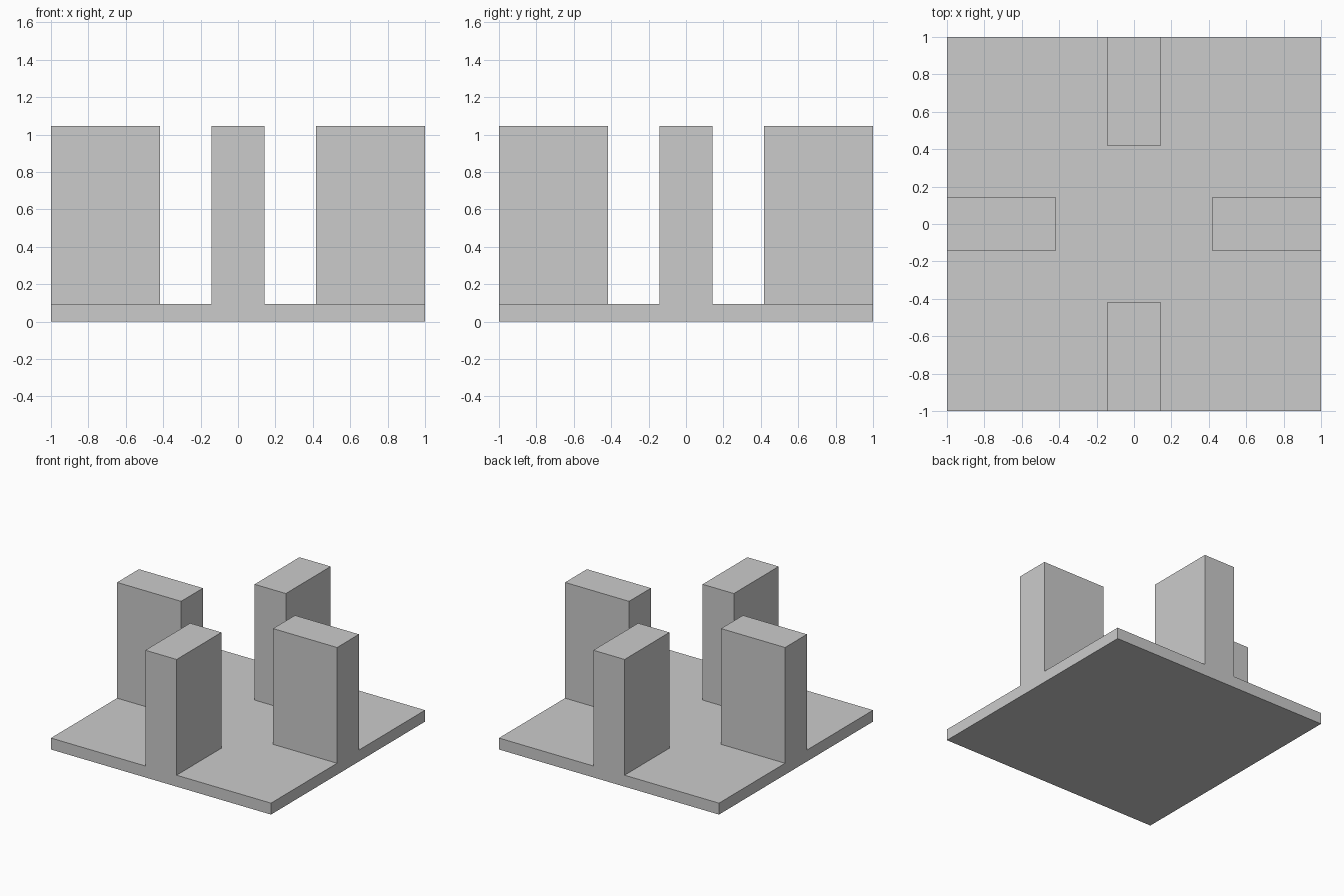
import bpy, bmesh, math
from mathutils import Matrix, Vector

if "Cube" in bpy.data.objects:
    bpy.data.objects.remove(bpy.data.objects["Cube"])

PLATE_H = 0.094    # plate thickness
TOP = 1.045        # overall height
HALF_W = 0.142     # half width of an upright block
INNER = 0.418      # distance from centre to a block's inner face

# Square base plate
bm = bmesh.new()
bmesh.ops.create_cube(bm, size=1, matrix=Matrix.Translation((0, 0, PLATE_H / 2))
                      @ Matrix.Diagonal((2, 2, PLATE_H, 1)))

# Score the block footprints into the plate
for axis in (Vector((1, 0, 0)), Vector((0, 1, 0))):
    for d in (-INNER, -HALF_W, HALF_W, INNER):
        bmesh.ops.bisect_plane(bm, geom=bm.verts[:] + bm.edges[:] + bm.faces[:],
                               plane_co=axis * d, plane_no=axis)


# Raise one block at the middle of each side, flush with the plate edge
def is_footprint(face):
    c = face.calc_center_median()
    near, far = sorted((abs(c.x), abs(c.y)))
    return face.normal.z > 0.9 and near < HALF_W and far > INNER


bm.normal_update()
pads = [f for f in bm.faces if is_footprint(f)]
raised = bmesh.ops.extrude_discrete_faces(bm, faces=pads)["faces"]
for f in raised:
    bmesh.ops.translate(bm, verts=f.verts[:], vec=(0, 0, TOP - PLATE_H))

# Merge the flush faces into clean flat sides
bmesh.ops.dissolve_limit(bm, angle_limit=math.radians(1),
                         verts=bm.verts[:], edges=bm.edges[:])
bmesh.ops.recalc_face_normals(bm, faces=bm.faces[:])

mesh = bpy.data.meshes.new("plate_with_uprights")
bm.to_mesh(mesh)
bm.free()
bpy.context.collection.objects.link(bpy.data.objects.new("plate_with_uprights", mesh))
